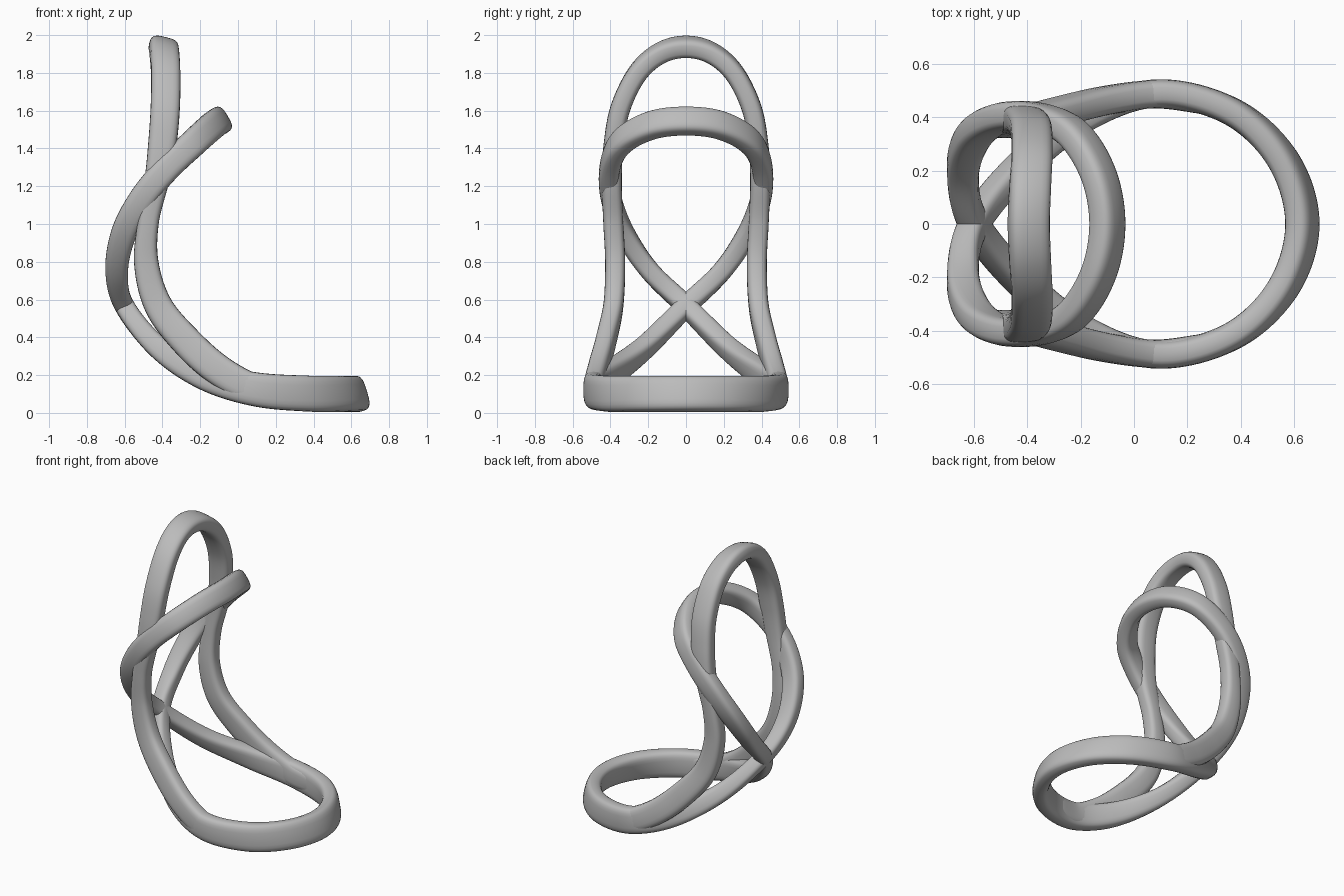
import bpy, bmesh, math
from mathutils import Vector

cube = bpy.data.objects.get("Cube")
if cube:
    bpy.data.objects.remove(cube, do_unlink=True)

grey = bpy.data.materials.new("plain grey")
grey.use_nodes = True
grey.diffuse_color = (0.5, 0.5, 0.5, 1)
grey.node_tree.nodes["Principled BSDF"].inputs["Base Color"].default_value = (0.5, 0.5, 0.5, 1)

STEPS, SIDES, THICK = 12, 24, 0.106


def spline(a, b, c, d, t):
    """Smooth value between b and c."""
    return 0.5 * (2 * b + (c - a) * t + (2 * a - 5 * b + 4 * c - d) * t * t
                  + (3 * b - a - 3 * c + d) * t ** 3)


def superpow(v):
    return math.copysign(abs(v) ** 0.62, v)


def mirrored(half, closed):
    """Continue a half path past its last point, reflected across y = 0."""
    back = [((x, -y, z), tilt, w) for (x, y, z), tilt, w in reversed(half[:-1])]
    return half + (back[:-1] if closed else back)


def sweep(name, stations, closed):
    """Sweep a rounded band; a station is centre, lean of its wide side in xz, width."""
    n = len(stations)
    pick = (lambda i: stations[i % n]) if closed else (lambda i: stations[min(max(i, 0), n - 1)])
    path = []
    for i in range(n if closed else n - 1):
        near = [pick(i + k) for k in (-1, 0, 1, 2)]
        for s in range(STEPS):
            t = s / STEPS
            path.append((spline(*[Vector(q[0]) for q in near], t),
                         spline(*[q[1] for q in near], t),
                         spline(*[q[2] for q in near], t)))
    if not closed:
        path.append((Vector(stations[-1][0]), stations[-1][1], stations[-1][2]))
    m = len(path)
    bm = bmesh.new()
    rings = []
    for i, (p, lean, width) in enumerate(path):
        ahead = path[(i + 1) % m if closed else min(i + 1, m - 1)][0]
        behind = path[i - 1 if closed else max(i - 1, 0)][0]
        along = (ahead - behind).normalized()
        a = math.radians(lean)
        wide = Vector((math.cos(a), 0, math.sin(a)))
        wide = (wide - along * wide.dot(along)).normalized()
        thin = along.cross(wide)
        ring = []
        for k in range(SIDES):
            u = math.tau * k / SIDES
            ring.append(bm.verts.new(p + wide * (width / 2 * superpow(math.cos(u)))
                                     + thin * (THICK / 2 * superpow(math.sin(u)))))
        rings.append(ring)
    for i in range(m if closed else m - 1):
        r, q = rings[i], rings[(i + 1) % m]
        for k in range(SIDES):
            j = (k + 1) % SIDES
            bm.faces.new((r[k], r[j], q[j], q[k]))
    if not closed:
        bm.faces.new(rings[0])
        bm.faces.new(rings[-1])
    bmesh.ops.recalc_face_normals(bm, faces=bm.faces)
    mesh = bpy.data.meshes.new(name)
    bm.to_mesh(mesh)
    bm.free()
    mesh.materials.append(grey)
    obj = bpy.data.objects.new(name, mesh)
    bpy.context.collection.objects.link(obj)
    bpy.ops.object.select_all(action="DESELECT")
    obj.select_set(True)
    bpy.context.view_layer.objects.active = obj
    bpy.ops.object.shade_smooth_by_angle(angle=math.radians(40))


# Figure-eight band: base ring, crossing at the back, raised upper ring
eight = [
    ((0.632, 0, 0.1), 107, 0.19),
    ((0.56, 0.24, 0.1), 104, 0.19),
    ((0.37, 0.42, 0.102), 96, 0.19),
    ((0.09, 0.49, 0.125), 84, 0.18),
    ((-0.18, 0.405, 0.2), 66, 0.155),
    ((-0.42, 0.22, 0.345), 45, 0.12),
    ((-0.6, 0, 0.565), 20, 0.105),
    ((-0.642, -0.19, 0.75), 0, 0.12),
    ((-0.605, -0.325, 0.95), -18, 0.135),
    ((-0.51, -0.395, 1.13), -36, 0.14),
    ((-0.38, -0.405, 1.29), -46, 0.142),
    ((-0.235, -0.345, 1.43), -52, 0.148),
    ((-0.135, -0.19, 1.52), -57, 0.15),
    ((-0.1, 0, 1.545), -59, 0.15),
]
sweep("figure_eight_band", mirrored(eight, True), True)

# Tall arch: rises out of the base ring and closes at the top
arch = [
    ((0.25, 0.467, 0.115), 90, 0.14),
    ((0.08, 0.487, 0.13), 76, 0.16),
    ((-0.1, 0.465, 0.225), 58, 0.165),
    ((-0.27, 0.425, 0.375), 43, 0.165),
    ((-0.42, 0.385, 0.565), 25, 0.15),
    ((-0.485, 0.375, 0.79), 3, 0.13),
    ((-0.475, 0.385, 1.01), -8, 0.112),
    ((-0.43, 0.393, 1.23), -8, 0.13),
    ((-0.4, 0.382, 1.43), -4, 0.15),
    ((-0.385, 0.345, 1.62), -3, 0.155),
    ((-0.383, 0.255, 1.8), -7, 0.155),
    ((-0.39, 0.135, 1.905), -12, 0.155),
    ((-0.395, 0, 1.938), -14, 0.155),
]
sweep("tall_arch", mirrored(arch, False), False)
